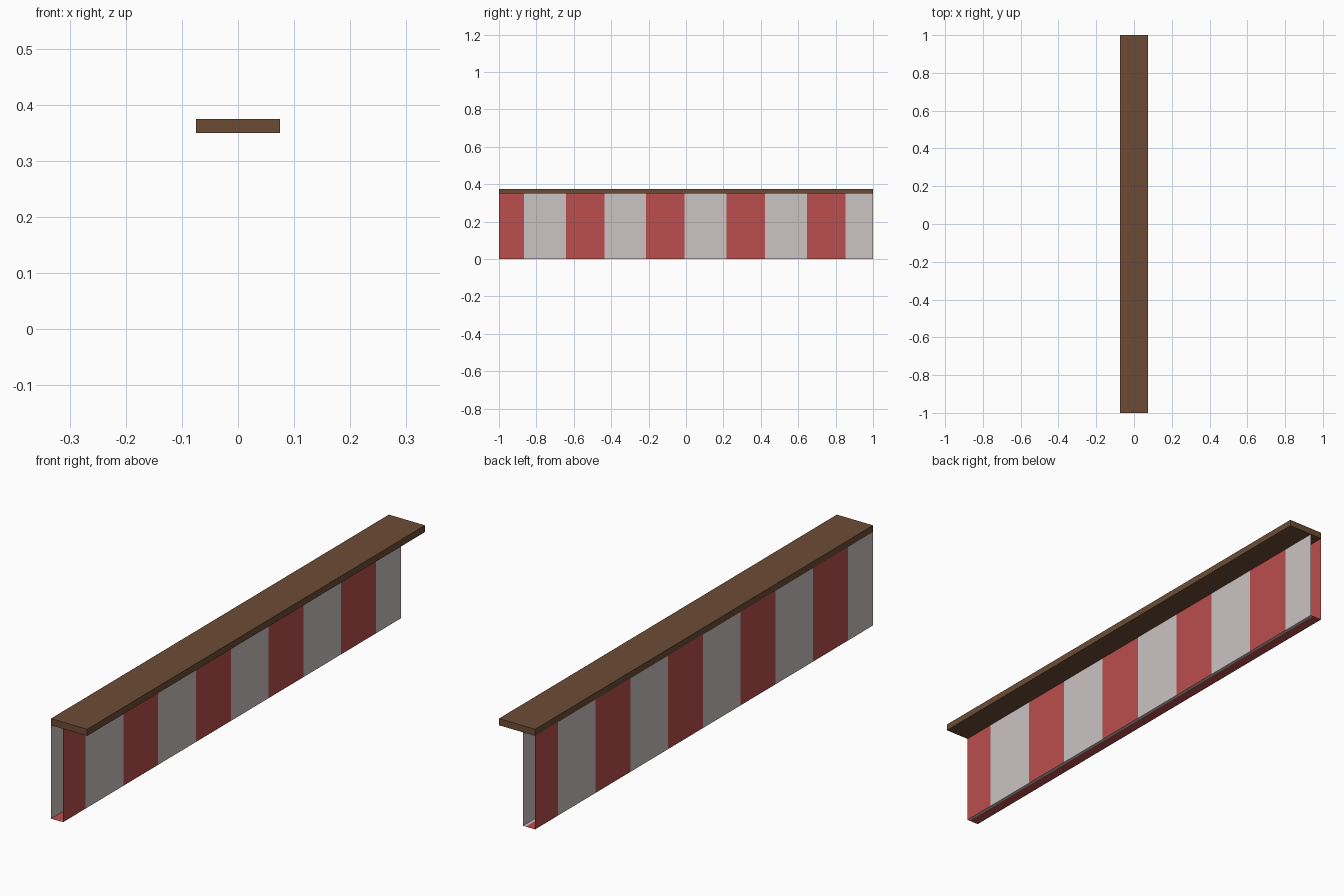
import bpy
import bmesh

if "Cube" in bpy.data.objects:
    bpy.data.objects.remove(bpy.data.objects["Cube"])


def material(name, rgb):
    lin = [((c / 255 + 0.055) / 1.055) ** 2.4 for c in rgb]
    m = bpy.data.materials.new(name)
    m.diffuse_color = (*lin, 1)
    m.use_nodes = True
    m.node_tree.nodes["Principled BSDF"].inputs["Base Color"].default_value = m.diffuse_color
    return m


red = material("faded red", (187, 78, 78))
white = material("off white", (203, 195, 195))
brown = material("brown wood", (108, 75, 53))

Z_TOP = 0.35
X_OUT, X_IN = -0.075, -0.025


def new_object(name, bm, mats):
    me = bpy.data.meshes.new(name)
    bm.to_mesh(me)
    bm.free()
    for m in mats:
        me.materials.append(m)
    ob = bpy.data.objects.new(name, me)
    bpy.context.collection.objects.link(ob)
    return ob


def striped_sheet(name, edges, point_a, point_b):
    """Flat sheet cut at the given edges, alternating red and white."""
    bm = bmesh.new()
    rows = [(bm.verts.new(point_a(e)), bm.verts.new(point_b(e))) for e in edges]
    for i, ((a, b), (c, d)) in enumerate(zip(rows, rows[1:])):
        bm.faces.new((a, c, d, b)).material_index = i % 2
    return new_object(name, bm, (red, white))


# Stripe borders along the length: partial red first, partial white last
edges = [-1.0]
for k in range(5):
    start = -1.072 + 0.4295 * k
    edges += [start + 0.206, start + 0.4295]
edges[-1] = 1.0

# Striped side sheets; the second is the first turned half way round
striped_sheet("right_panel", edges,
              lambda y: (X_IN, y, 0), lambda y: (X_IN, y, Z_TOP))
striped_sheet("left_panel", edges,
              lambda y: (X_OUT, -y, 0), lambda y: (X_OUT, -y, Z_TOP))

# Bottom sheet joining the panels, with a narrow white strip on one edge
bottom = striped_sheet("bottom_panel", [X_OUT, X_IN - 0.011, X_IN],
                       lambda x: (x, 1, 0), lambda x: (x, -1, 0))
bottom.data.flip_normals()

# Wooden plank on top
bm = bmesh.new()
bmesh.ops.create_cube(bm, size=1)
bmesh.ops.scale(bm, vec=(0.15, 2.0, 0.025), verts=bm.verts)
bmesh.ops.translate(bm, vec=(0, 0, Z_TOP + 0.0125), verts=bm.verts)
new_object("top_plank", bm, (brown,))
